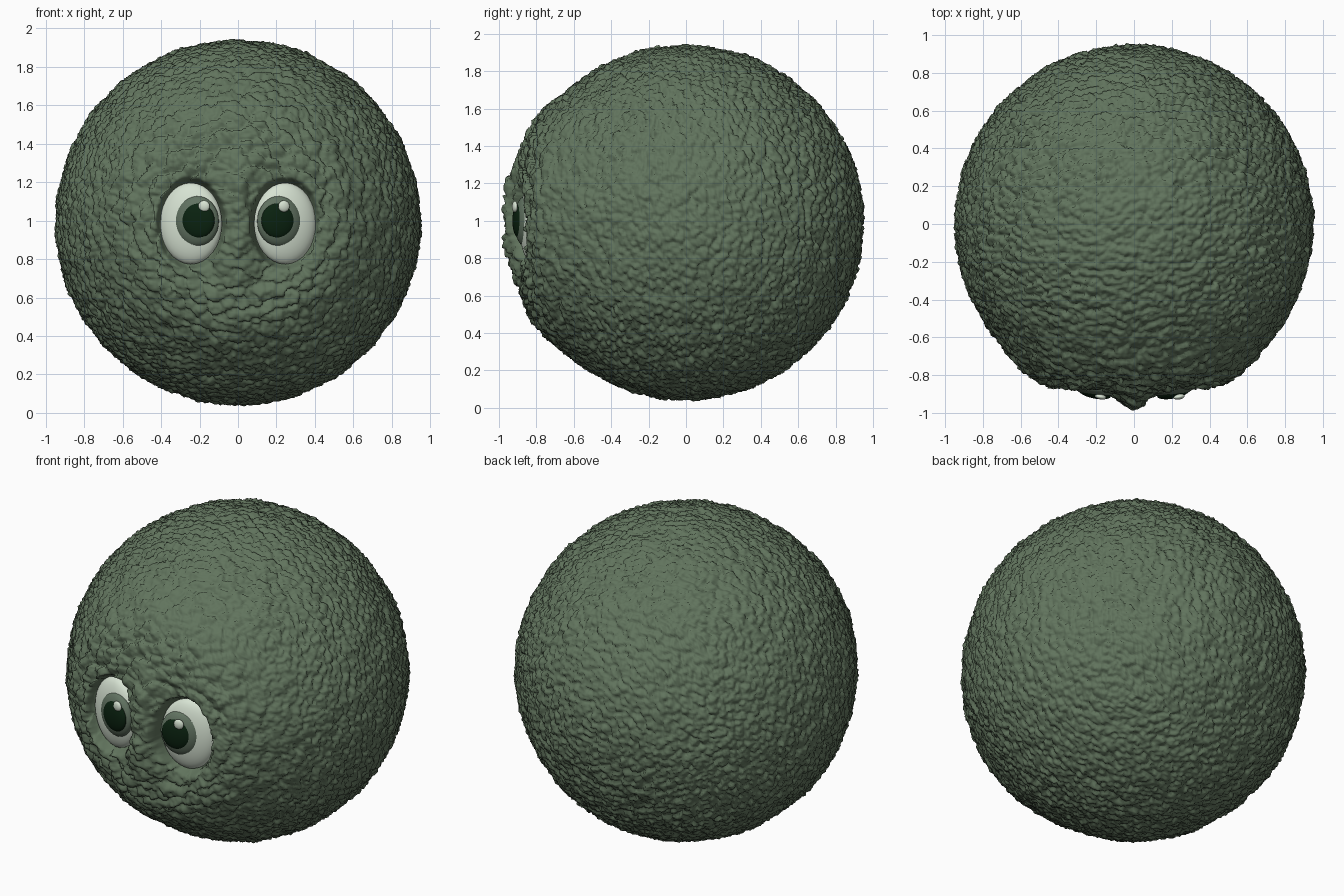
import bpy, bmesh, math
from mathutils import Vector, noise, Matrix

if "Cube" in bpy.data.objects:
    bpy.data.objects.remove(bpy.data.objects["Cube"])

R, CZ = 0.945, 0.99
EX, EZ = 0.245, 0.985


def material(name, rgb):
    m = bpy.data.materials.new(name)
    m.diffuse_color = (*rgb, 1)
    m.use_nodes = True
    m.node_tree.nodes["Principled BSDF"].inputs["Base Color"].default_value = m.diffuse_color
    return m


FUR = material("moss green fur", (0.12, 0.175, 0.11))
WHITE = material("pale eye white", (0.68, 0.77, 0.65))
IRIS = material("grey green iris", (0.12, 0.17, 0.12))
PUPIL = material("dark green pupil", (0.003, 0.016, 0.005))


def add_object(name, bm, mat):
    me = bpy.data.meshes.new(name)
    bm.to_mesh(me)
    bm.free()
    me.materials.append(mat)
    ob = bpy.data.objects.new(name, me)
    bpy.context.collection.objects.link(ob)
    me.shade_smooth()
    return ob


def tufts(d, flow, scale, seed):
    """Overlapping tuft height: each cell rises along the combing direction."""
    q = d * scale + Vector((seed, seed, seed))
    q += 0.35 * noise.noise_vector(q * 0.8)
    dist, pts = noise.voronoi(q)
    return 0.7 * (q - pts[0]).dot(flow) - 0.8 * dist[0] + 0.35


def fur_point(d):
    # hair is combed away from the face, longer and broader near it
    flow = Vector((0, 1, 0)) - d * d.y
    flow = flow.normalized() if flow.length > 1e-4 else Vector((0, 0, 1))
    near = max(0.0, min(1.0, (-d.y - 0.45) / 0.45))
    # stretch the cells along the hair
    u = d - flow * 0.0
    h = (1 - near) * 0.024 * tufts(u, flow, 23, 3.3) + near * 0.038 * tufts(u, flow, 14, 8.1)
    h += 0.010 * noise.noise(d * 45) + 0.010 * noise.noise(d * 7)
    p = d * (R + h)
    z = p.z + CZ
    if p.y < -0.5:
        # flattened face with a raised tuft between the eyes
        limit = -0.865 - h * 0.9
        over = limit - p.y
        if over > 0:
            p.y = limit - 0.25 * over
        p.y -= 0.035 * math.exp(-((math.hypot(p.x, z - 1) - 0.55) / 0.15) ** 2)
        p.y -= 0.09 * math.exp(-(p.x / 0.10) ** 2 - ((z - 1.0) / 0.33) ** 4)
        # eye sockets
        e = math.hypot((abs(p.x) - EX) / 0.158, (z - EZ) / 0.21)
        if e < 1.15:
            k = min(1, (1.15 - e) / 0.15)
            p.y += (-0.80 - p.y) * k
    return Vector((p.x, p.y, z))


# furry body: a finely divided cube rounded into a ball
bm = bmesh.new()
bmesh.ops.create_cube(bm, size=2)
bmesh.ops.subdivide_edges(bm, edges=bm.edges[:], cuts=145, use_grid_fill=True)
for v in bm.verts:
    d = Vector([math.tan(c * math.pi / 4) for c in v.co]).normalized()
    v.co = fur_point(d)
add_object("furry_body", bm, FUR)


def ball(name, centre, radii, mat, turn=0):
    bm = bmesh.new()
    bmesh.ops.create_uvsphere(bm, u_segments=32, v_segments=20, radius=1)
    bmesh.ops.transform(bm, verts=bm.verts, matrix=Matrix.Translation(centre)
                        @ Matrix.Rotation(turn, 4, 'Z')
                        @ Matrix.Diagonal((*radii, 1))
                        @ Matrix.Rotation(math.pi / 2, 4, 'X'))
    add_object(name, bm, mat)


# eyes; the glints sit on the same side of both
for side, s in (("left", -1), ("right", 1)):
    t = s * 0.2
    ball(side + "_eyeball", (s * EX, -0.82, EZ), (0.165, 0.065, 0.212), WHITE, t)
    ball(side + "_iris", (s * 0.215, -0.865, 0.997), (0.118, 0.048, 0.132), IRIS, t)
    ball(side + "_pupil", (s * 0.208, -0.894, 1.0), (0.088, 0.030, 0.092), PUPIL, t)
    ball(side + "_glint", (s * 0.208 + 0.031, -0.915, 1.075), (0.030, 0.014, 0.030), WHITE, t)
